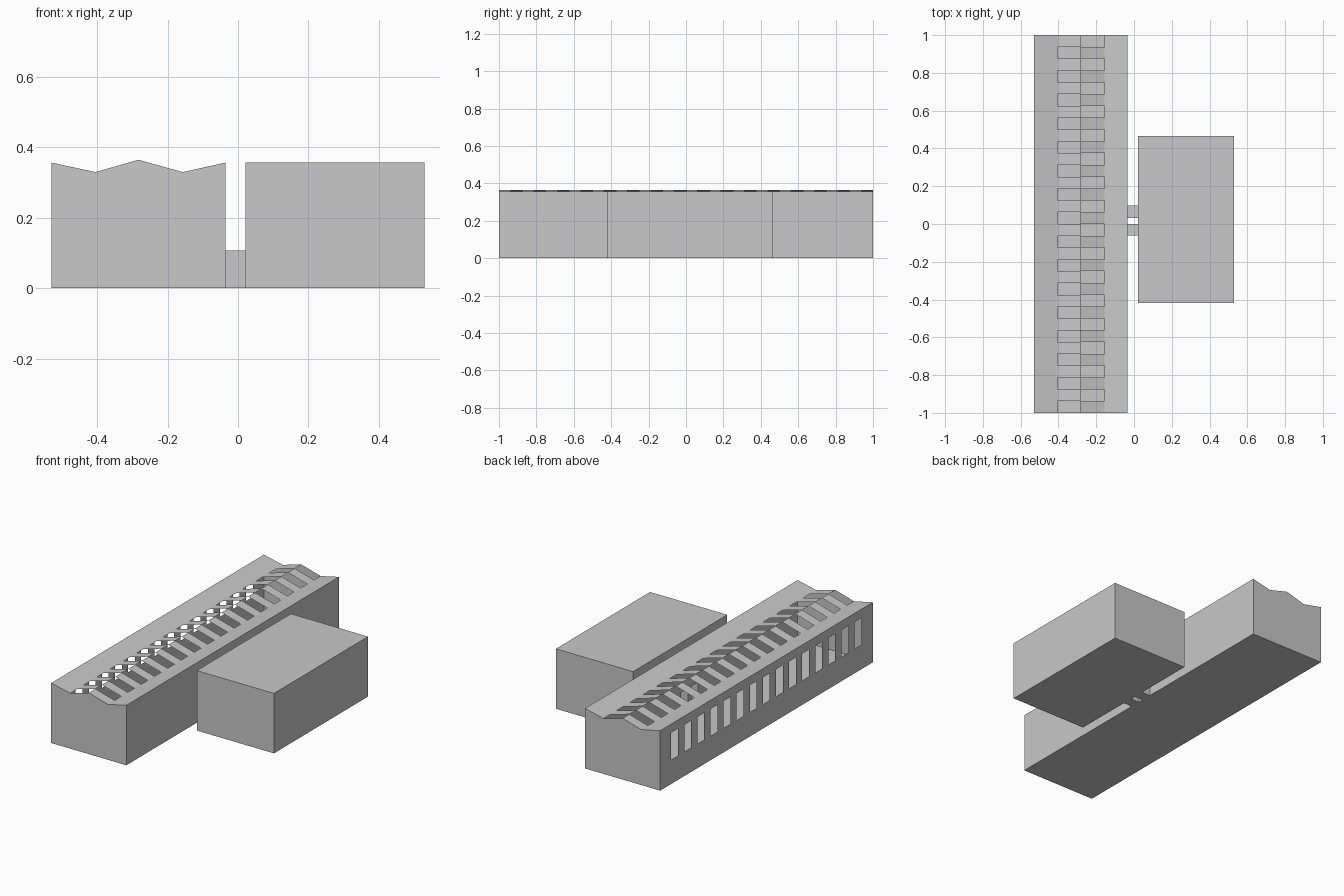
import bpy, bmesh

if "Cube" in bpy.data.objects:
    bpy.data.objects.remove(bpy.data.objects["Cube"])

grey = bpy.data.materials.new("light grey")
grey.diffuse_color = (0.58, 0.58, 0.58, 1)
grey.use_nodes = True
grey.node_tree.nodes["Principled BSDF"].inputs["Base Color"].default_value = grey.diffuse_color


def finish(bm, name):
    bmesh.ops.remove_doubles(bm, verts=bm.verts, dist=1e-5)
    mesh = bpy.data.meshes.new(name)
    bm.to_mesh(mesh)
    bm.free()
    mesh.materials.append(grey)
    obj = bpy.data.objects.new(name, mesh)
    bpy.context.collection.objects.link(obj)
    return obj


def face(bm, pts, normal):
    f = bm.faces.new([bm.verts.new(p) for p in pts])
    f.normal_update()
    if sum(a * b for a, b in zip(f.normal, normal)) < 0:
        f.normal_flip()


def wall(bm, x, y0, y1, z1, holes, z_hole, normal):
    """Thin wall in the y-z plane with a row of openings."""
    lo, hi = z_hole

    def quad(a, b, c, d):
        face(bm, [(x, a, c), (x, b, c), (x, b, d), (x, a, d)], normal)
    edges = [y0] + [v for h in sorted(holes) for v in h] + [y1]
    for i in range(len(edges) - 1):
        a, b = edges[i], edges[i + 1]
        if i % 2 == 0:
            quad(a, b, 0, z1)
        else:
            quad(a, b, hi, z1)
            if lo > 0:
                quad(a, b, 0, lo)


# Folded roof profile (x, z) and openings
profile = [(-0.53, 0.357), (-0.405, 0.33), (-0.283, 0.365), (-0.157, 0.33), (-0.035, 0.357)]
XL, XR, H = -0.53, -0.035, 0.357
passages = [(-0.062, 0.0), (0.033, 0.097)]
PASS_H = 0.107
windows = [(0.864 - 0.1232 * k - 0.032, 0.864 - 0.1232 * k + 0.032) for k in range(15)]

# Long hall: floor, ends, window wall and passage wall
bm = bmesh.new()
face(bm, [(XL, -1, 0), (XR, -1, 0), (XR, 1, 0), (XL, 1, 0)], (0, 0, -1))
for y in (-1, 1):
    face(bm, [(XL, y, 0)] + [(x, y, z) for x, z in profile] + [(XR, y, 0)], (0, y, 0))
wall(bm, XL, -1, 1, H, windows, (0.145, 0.305), (-1, 0, 0))
wall(bm, XR, -1, 1, H, passages, (0, PASS_H), (1, 0, 0))
finish(bm, "long_hall")

# Folded roof: solid outer slopes, staggered slats on the two inner slopes
bm = bmesh.new()
for i in range(4):
    (xa, za), (xb, zb) = profile[i], profile[i + 1]
    if i in (0, 3):
        spans = [(-1, 1)]
    else:
        shift = 0.0625 if i == 1 else 0.0
        spans = [(-1 + shift + 0.125 * k, -1 + shift + 0.125 * k + 0.0625) for k in range(16)]
    for a, b in spans:
        face(bm, [(xa, a, za), (xb, a, zb), (xb, b, zb), (xa, b, za)], (0, 0, 1))
finish(bm, "folded_roof")

# Plain side block
X0, X1, Y0, Y1 = 0.022, 0.53, -0.419, 0.466
bm = bmesh.new()
for z, n in ((0, -1), (H, 1)):
    face(bm, [(X0, Y0, z), (X1, Y0, z), (X1, Y1, z), (X0, Y1, z)], (0, 0, n))
for y, n in ((Y0, -1), (Y1, 1)):
    face(bm, [(X0, y, 0), (X1, y, 0), (X1, y, H), (X0, y, H)], (0, n, 0))
wall(bm, X0, Y0, Y1, H, passages, (0, PASS_H), (-1, 0, 0))
wall(bm, X1, Y0, Y1, H, [], (0, 0), (1, 0, 0))
finish(bm, "side_block")

# Two low passages joining the hall and the block
for k, (a, b) in enumerate(passages):
    bm = bmesh.new()
    for z, n in ((0, -1), (PASS_H, 1)):
        face(bm, [(XR, a, z), (X0, a, z), (X0, b, z), (XR, b, z)], (0, 0, n))
    for y, n in ((a, -1), (b, 1)):
        face(bm, [(XR, y, 0), (X0, y, 0), (X0, y, PASS_H), (XR, y, PASS_H)], (0, n, 0))
    finish(bm, f"passage_{k + 1}")
